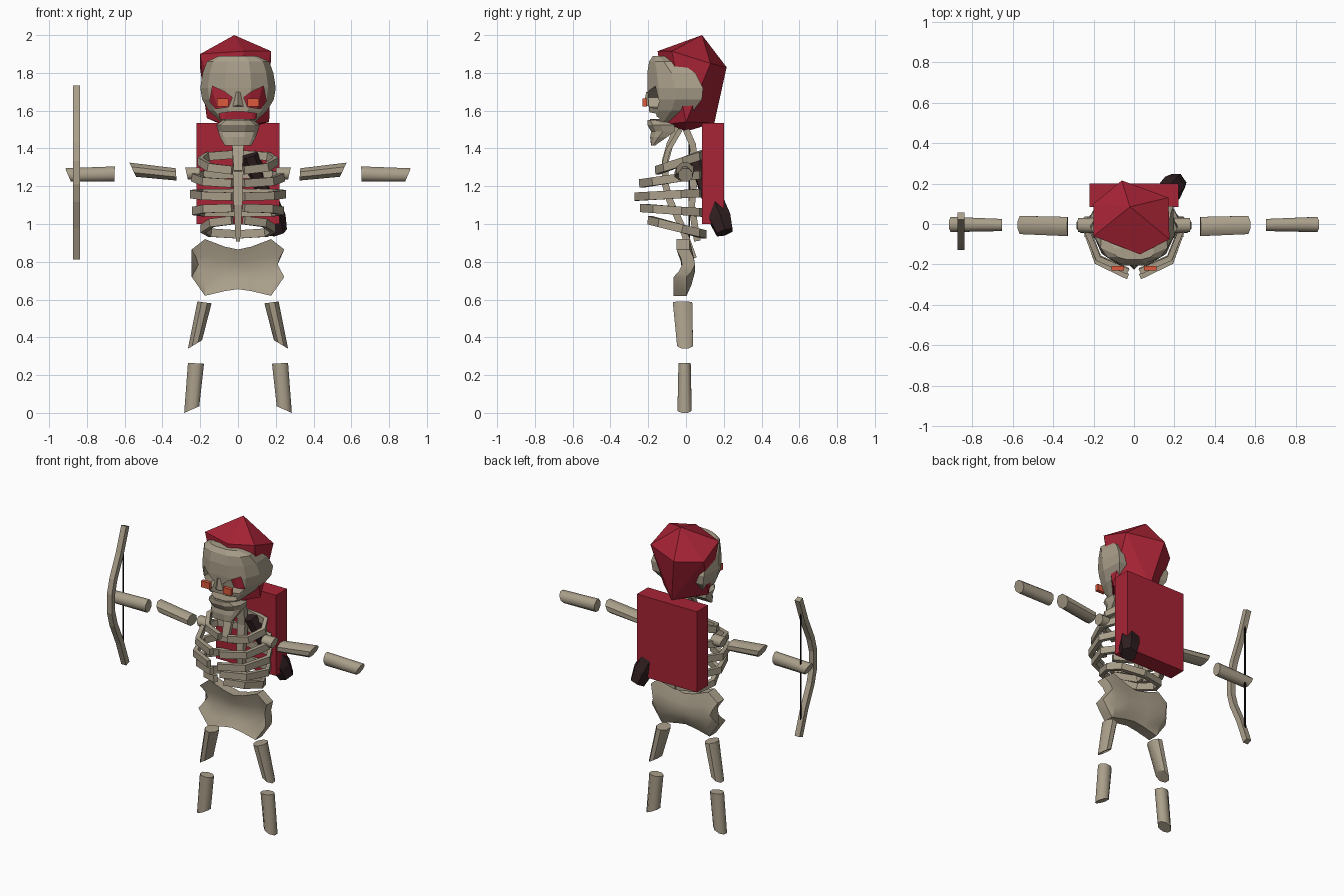
import bpy, bmesh, math
from mathutils import Vector

if "Cube" in bpy.data.objects:
    bpy.data.objects.remove(bpy.data.objects["Cube"])


def material(name, rgb):
    m = bpy.data.materials.new(name)
    m.diffuse_color = (*rgb, 1)
    m.use_nodes = True
    m.node_tree.nodes["Principled BSDF"].inputs["Base Color"].default_value = m.diffuse_color
    return m


BONE = material("bone", (0.40, 0.345, 0.255))
RED = material("red_cloth", (0.39, 0.017, 0.036))
ORANGE = material("eye_orange", (0.72, 0.10, 0.045))
BROWN = material("dark_leather", (0.03, 0.014, 0.015))
BLACK = material("string_black", (0.006, 0.005, 0.005))


def finish(name, bm, mat, smooth=None):
    bmesh.ops.recalc_face_normals(bm, faces=bm.faces)
    me = bpy.data.meshes.new(name)
    bm.to_mesh(me)
    bm.free()
    me.materials.append(mat)
    ob = bpy.data.objects.new(name, me)
    bpy.context.collection.objects.link(ob)
    if smooth:
        bpy.ops.object.select_all(action='DESELECT')
        ob.select_set(True)
        bpy.context.view_layer.objects.active = ob
        bpy.ops.object.shade_smooth_by_angle(angle=math.radians(smooth))
    return ob


def loft(name, rings, mat, smooth=None):
    """Skin closed rings of equal length and cap both ends."""
    bm = bmesh.new()
    vs = [[bm.verts.new(p) for p in r] for r in rings]
    n = len(vs[0])
    for a, b in zip(vs, vs[1:]):
        for i in range(n):
            j = (i + 1) % n
            bm.faces.new((a[i], a[j], b[j], b[i]))
    bm.faces.new(vs[0])
    bm.faces.new(vs[-1])
    return finish(name, bm, mat, smooth)


def box(name, x0, x1, y0, y1, z0, z1, mat):
    return loft(name, [[(x0, y0, z), (x1, y0, z), (x1, y1, z), (x0, y1, z)]
                       for z in (z0, z1)], mat)


def strip(name, pts, wide, deep, up, mat):
    """Sweep a rectangle along a path; wide is across, deep is along up."""
    pts = [Vector(p) for p in pts]
    rings = []
    for i, p in enumerate(pts):
        t = (pts[min(i + 1, len(pts) - 1)] - pts[max(i - 1, 0)]).normalized()
        s = t.cross(Vector(up)).normalized()
        n = s.cross(t)
        w = wide[i] if isinstance(wide, (list, tuple)) else wide
        rings.append([p + s * w * a / 2 + n * deep * b / 2
                      for a, b in ((-1, -1), (1, -1), (1, 1), (-1, 1))])
    return loft(name, rings, mat)


def limb(name, ends, side):
    """Slant-ended bone; each end is two (x, z) corners and a y range."""
    rings = []
    for (xa, za), (xb, zb), y0, y1 in ends:
        ring = []
        for k in range(8):
            a = math.tau * (k + 0.5) / 8
            c, s = math.cos(a) / 0.924, math.sin(a) / 0.924
            ring.append((side * ((xa + xb) / 2 + (xa - xb) / 2 * c),
                         (y0 + y1) / 2 + (y1 - y0) / 2 * s,
                         (za + zb) / 2 + (za - zb) / 2 * c))
        rings.append(ring)
    return loft(name, rings, BONE, 50)


# Arms and legs
for side, tag in ((-1, "right"), (1, "left")):
    limb(tag + "_upper_arm", [((0.33, 1.295), (0.325, 1.23), -0.06, 0.035),
                              ((0.575, 1.325), (0.54, 1.25), -0.05, 0.04)], side)
    limb(tag + "_forearm", [((0.652, 1.305), (0.655, 1.225), -0.035, 0.025),
                            ((0.915, 1.295), (0.885, 1.225), -0.04, 0.035)], side)
    limb(tag + "_thigh", [((0.14, 0.58), (0.215, 0.59), -0.07, 0.033),
                          ((0.19, 0.385), (0.265, 0.34), -0.047, 0.037)], side)
    limb(tag + "_shin", [((0.18, 0.26), (0.265, 0.265), -0.04, 0.025),
                         ((0.205, 0.035), (0.285, 0.0), -0.045, 0.03)], side)
    limb(tag + "_shoulder", [((0.2, 1.30), (0.2, 1.235), -0.045, 0.03),
                             ((0.28, 1.30), (0.265, 1.235), -0.04, 0.03)], side)

# Pelvis: bow-tie outline, dished from top to bottom
levels = [(0.0, 0.0), (0.3, 0.022), (0.55, 0.03), (0.8, 0.012), (1.0, -0.015)]
columns = [(0.245, 0.865, 0.72), (0.175, 0.92, 0.62), (0.07, 0.88, 0.645), (0, 0.865, 0.655)]
columns += [(-x, a, b) for x, a, b in columns[2::-1]]
rings = []
for x, top, bot in columns:
    front, back = [], []
    for t, dy in levels:
        xx = x
        if abs(x) > 0.2:
            xx = x * (1 - 0.16 * (1 - abs(2 * t - 1)))
        z = top + (bot - top) * t
        front.append((xx, dy - 0.05, z))
        back.append((xx, dy + 0.018, z))
    rings.append(front + back[::-1])
loft("pelvis", rings, BONE, 35)

# Ribs: half width, front y, front z, back z
ribs = [(0.215, -0.15, 1.285, 1.37), (0.25, -0.235, 1.215, 1.265),
        (0.255, -0.26, 1.145, 1.165), (0.245, -0.23, 1.085, 1.06),
        (0.20, -0.19, 1.02, 0.945)]
for i, (w, f, zf, zb) in enumerate(ribs):
    w -= 0.015
    for side, tag in ((-1, "right"), (1, "left")):
        plan = [(0.03, f), (0.76 * w, f * 0.72), (w, f * 0.1), (0.8 * w, 0.06), (0, 0.095)]
        pts = [(side * x, y, zf + (zb - zf) * (y - f) / (0.095 - f)) for x, y in plan]
        strip(f"{tag}_rib_{i + 1}", pts, 0.028, 0.044, (0, 0, 1), BONE)

# Spine and breastbone
strip("spine", [(0, 0.0, 1.5), (0, 0.035, 1.42), (0, 0.05, 1.3), (0, 0.03, 1.1),
                (0, 0.045, 1.0), (0, 0.06, 0.91)], [0.06, 0.06, 0.055, 0.045, 0.035, 0.02],
      0.035, (0, 1, 0), BONE)
strip("breastbone", [(0, -0.03, 1.5), (0, -0.095, 1.39), (0, -0.125, 1.28)],
      [0.07, 0.06, 0.045], 0.025, (0, 1, 0), BONE)

# Backpack and hood
box("backpack", -0.22, 0.22, 0.085, 0.2, 1.0, 1.535, RED)
hood = [(-0.02, 0.085, 2.0), (0.03, -0.15, 1.915), (-0.2, -0.06, 1.9), (0.175, -0.075, 1.915),
        (0.17, 0.13, 1.85), (-0.06, 0.215, 1.83), (-0.2, 0.1, 1.82), (0.0, 0.15, 1.535),
        (0.165, 0.0, 1.54), (-0.165, 0.0, 1.56), (0.08, -0.1, 1.53), (-0.08, -0.1, 1.53),
        (0, 0.0, 1.49)]
bm = bmesh.new()
for p in hood:
    bm.verts.new(p)
bmesh.ops.convex_hull(bm, input=bm.verts[:])
finish("hood", bm, RED)


def head_ring(z, w, f, b):
    half = [(0.35 * w, f), (0.8 * w, f + 0.2 * (b - f)), (w, f + 0.5 * (b - f)), (0.97 * w, b)]
    return [(x, y, z) for x, y in half] + [(-x, y, z) for x, y in half[::-1]]


# Skull with open sockets and mouth
skull = loft("skull", [head_ring(*r) for r in (
    (1.89, 0.10, -0.175, -0.12), (1.86, 0.165, -0.195, -0.04), (1.80, 0.187, -0.205, 0.05),
    (1.72, 0.2, -0.205, 0.09), (1.66, 0.19, -0.2, 0.085), (1.60, 0.155, -0.195, 0.04),
    (1.54, 0.09, -0.19, -0.05))], BONE)
socket = [(0.03, 1.67), (0.05, 1.62), (0.12, 1.61), (0.15, 1.65), (0.135, 1.73), (0.07, 1.70)]
mouth = [(0.095, 1.555), (0.1, 1.585), (0.03, 1.595), (-0.03, 1.595), (-0.1, 1.585), (-0.095, 1.555)]
for name, outline in (("left_socket_cutter", socket),
                      ("right_socket_cutter", [(-x, z) for x, z in socket]),
                      ("mouth_cutter", mouth)):
    cutter = loft(name, [[(x, y, z) for x, z in outline] for y in (-0.4, -0.03)], BONE)
    cutter.hide_render = True
    cutter.hide_viewport = True
    mod = skull.modifiers.new(name, 'BOOLEAN')
    mod.operation = 'DIFFERENCE'
    mod.object = cutter
    mod.solver = 'EXACT'
loft("nose", [[(-0.015, -0.2, 1.70), (0.015, -0.2, 1.70), (0, -0.21, 1.70)],
              [(-0.035, -0.19, 1.62), (0.035, -0.19, 1.62), (0, -0.225, 1.63)]], BONE)

# Jaw and teeth
loft("jaw", [head_ring(*r) for r in (
    (1.55, 0.08, -0.205, -0.13), (1.525, 0.115, -0.205, -0.06), (1.49, 0.105, -0.185, -0.06),
    (1.46, 0.095, -0.19, -0.10), (1.415, 0.07, -0.185, -0.165))], BONE)

# Eyes
for side, tag in ((-1, "right"), (1, "left")):
    box(tag + "_eye", side * 0.08 - 0.03, side * 0.08 + 0.03, -0.23, -0.207, 1.622, 1.664, ORANGE)

# Quiver: tapered six-sided tube slung through the pack
axis = Vector((0.155, 0.155, -0.44)).normalized()
u = axis.cross(Vector((0, 1, 0))).normalized()
v = axis.cross(u)
rings = []
for c, r in ((Vector((0.06, 0.05, 1.365)), 0.045), (Vector((0.19, 0.18, 1.03)), 0.065),
             (Vector((0.212, 0.205, 0.955)), 0.05)):
    rings.append([c + u * r * math.cos(k * math.tau / 6) + v * r * math.sin(k * math.tau / 6)
                  for k in range(6)])
loft("quiver", rings, BROWN)

# Bow and string
half = [(0.04, 0.455), (-0.02, 0.29), (-0.085, 0.15), (-0.11, 0.06)]
arc = half + [(y, -z) for y, z in half[::-1]]
strip("bow", [(-0.855, y, 1.272 + z) for y, z in arc], 0.036, 0.036, (0, 1, 0), BONE)
box("bow_string", -0.859, -0.851, 0.014, 0.022, 0.85, 1.695, BLACK)
